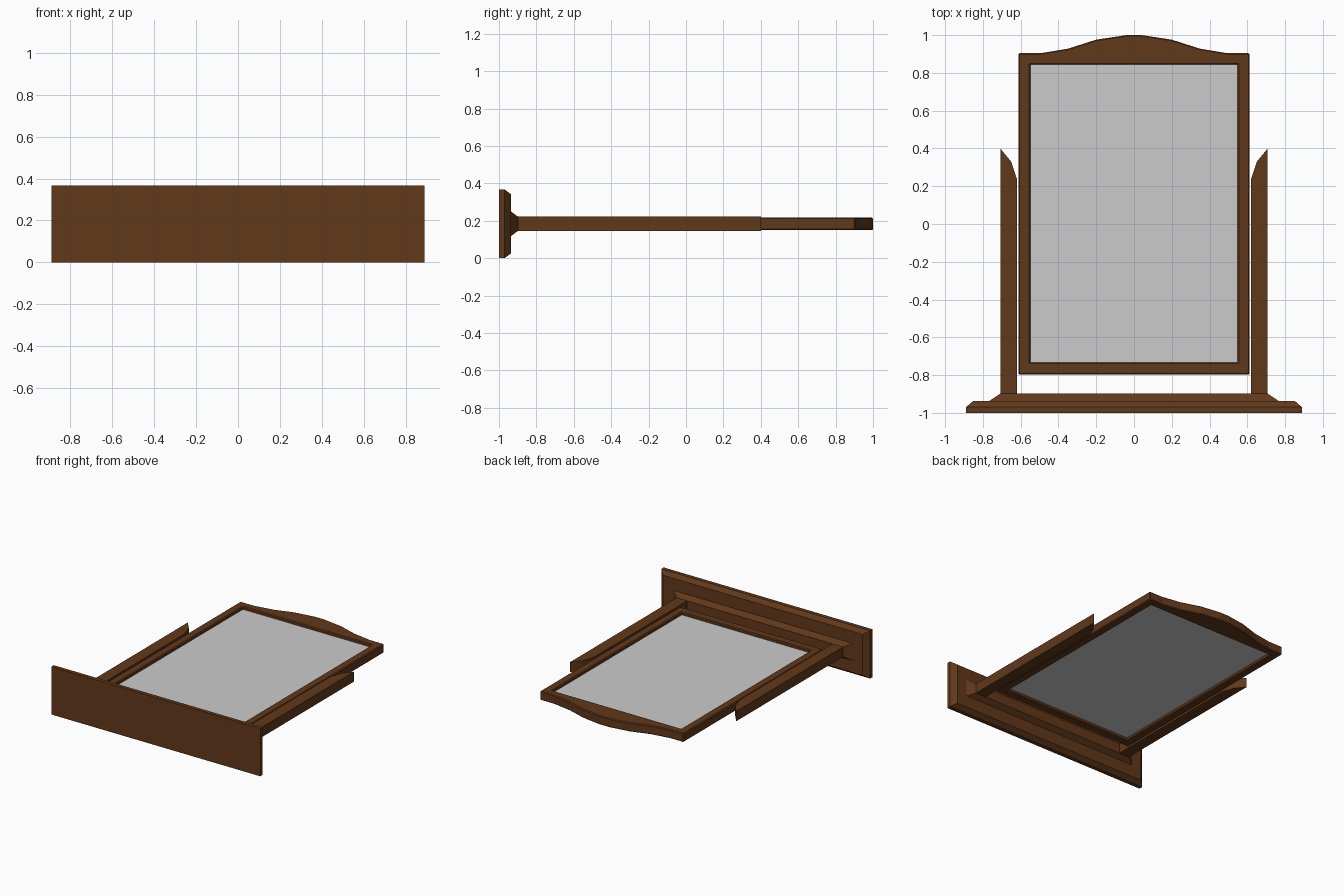
import bpy, bmesh
from mathutils import Vector

if "Cube" in bpy.data.objects:
    bpy.data.objects.remove(bpy.data.objects["Cube"])

wood = bpy.data.materials.new("dark_wood")
wood.diffuse_color = (0.12, 0.04, 0.011, 1)
wood.use_nodes = True
wood.node_tree.nodes["Principled BSDF"].inputs["Base Color"].default_value = wood.diffuse_color
MID = 0.184  # height of the mirror's centre plane


def finish(name, bm, mat=wood):
    bmesh.ops.recalc_face_normals(bm, faces=bm.faces)
    me = bpy.data.meshes.new(name)
    bm.to_mesh(me)
    bm.free()
    if mat:
        me.materials.append(mat)
    ob = bpy.data.objects.new(name, me)
    bpy.context.collection.objects.link(ob)
    return ob


def slab(name, loops, half, mat=wood):
    """Extrude flat outlines (outer first, then holes) evenly about MID."""
    bm = bmesh.new()
    edges = []
    for pts in loops:
        vs = [bm.verts.new((x, y, MID - half)) for x, y in pts]
        edges += [bm.edges.new((vs[i - 1], vs[i])) for i in range(len(vs))]
    bmesh.ops.triangle_fill(bm, edges=edges, use_beauty=True, normal=(0, 0, 1))
    ext = bmesh.ops.extrude_face_region(bm, geom=bm.faces[:], use_keep_orig=True)
    top = [g for g in ext["geom"] if isinstance(g, bmesh.types.BMVert)]
    bmesh.ops.translate(bm, verts=top, vec=Vector((0, 0, 2 * half)))
    return finish(name, bm, mat)


def stepped(name, rings):
    """Loft rectangles given as (y, half width, half height)."""
    bm = bmesh.new()
    rows = [[bm.verts.new((sx * w, y, MID + sz * h))
             for sx, sz in ((-1, -1), (1, -1), (1, 1), (-1, 1))] for y, w, h in rings]
    for a, b in zip(rows, rows[1:]):
        for i in range(4):
            bm.faces.new((a[i - 1], a[i], b[i], b[i - 1]))
    bm.faces.new(rows[0])
    bm.faces.new(rows[-1])
    return finish(name, bm)


def rect(w, y0, y1):
    return [(-w, y0), (w, y0), (w, y1), (-w, y1)]


# base board with chamfered rim, and the moulding on it
stepped("base_board", [(-1, 0.89, MID), (-0.97, 0.89, MID), (-0.936, 0.85, 0.158)])
stepped("base_moulding", [(-0.94, 0.765, 0.066), (-0.936, 0.765, 0.066), (-0.898, 0.708, 0.038)])

# side posts with sloped tips
for side, s in (("left", -1), ("right", 1)):
    pts = [(0.619, -0.91), (0.708, -0.91), (0.708, 0.4), (0.65, 0.33), (0.619, 0.235)]
    slab(side + "_post", [[(s * x, y) for x, y in pts]], 0.038)

# mirror frame with arched top
arch = [(0.612, 0.905), (0.49, 0.905), (0.35, 0.928), (0.2, 0.976), (0.04, 1.0)]
outer = [(-0.612, -0.797), (0.612, -0.797)] + arch + [(-x, y) for x, y in reversed(arch)]
frame = slab("mirror_frame", [outer, rect(0.549, -0.733, 0.844)], 0.034)
bev = frame.modifiers.new("edge_chamfer", "BEVEL")
bev.width = 0.006
bev.segments = 1

# mirror glass, set into the frame
slab("mirror_glass", [rect(0.552, -0.736, 0.847)], 0.012, None)
